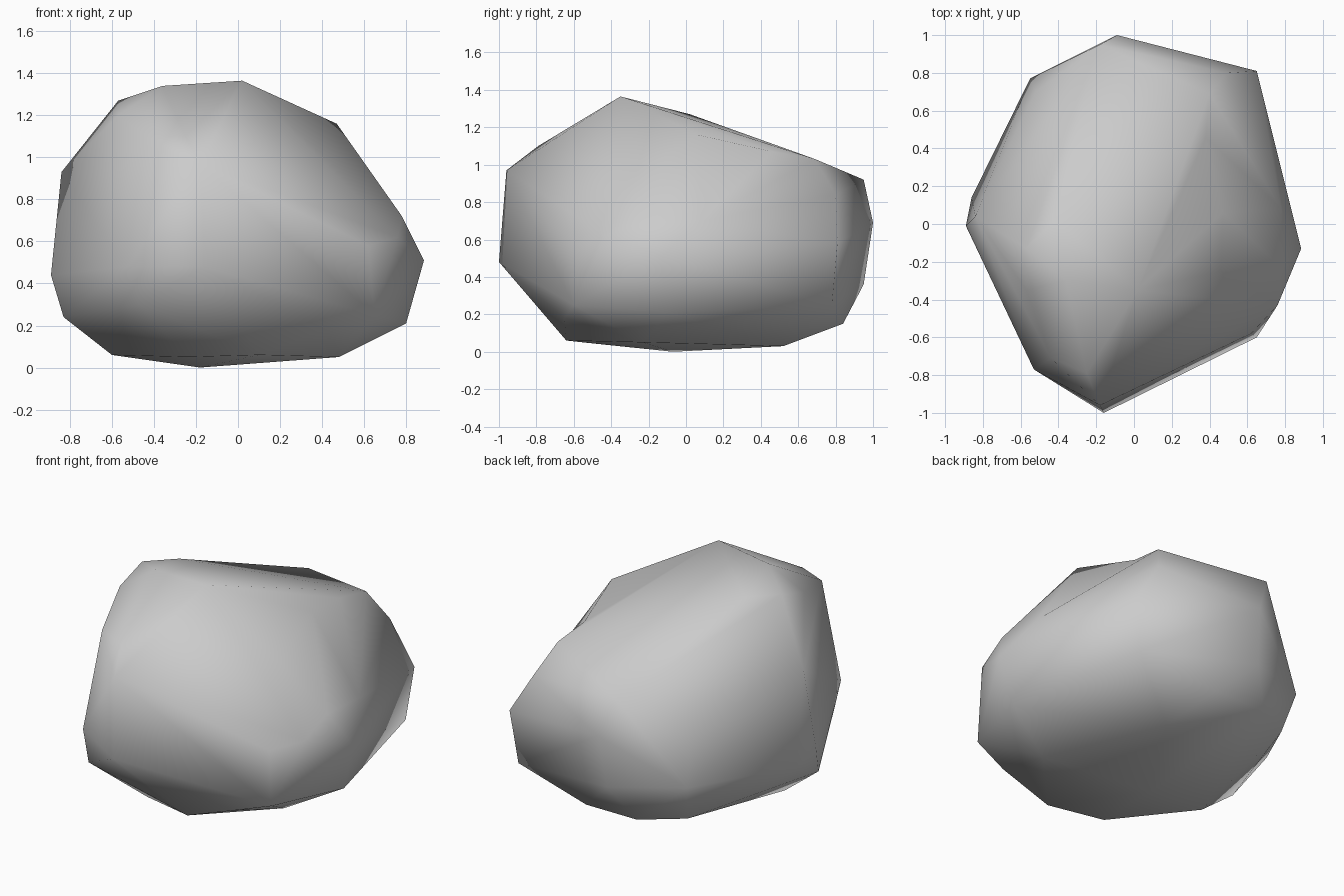
import bpy
import bmesh
from mathutils import Vector

# Remove the default cube only
default_cube = bpy.data.objects.get("Cube")
if default_cube:
    bpy.data.objects.remove(default_cube, do_unlink=True)


def flat_material(name, colour):
    """One plain colour, for the viewport and for renders."""
    material = bpy.data.materials.new(name)
    material.use_nodes = True
    material.diffuse_color = colour
    shader = material.node_tree.nodes["Principled BSDF"]
    shader.inputs["Base Color"].default_value = colour
    return material


def press_dent(bm, corner):
    """Split the edge nearest to the corner and pull it in to there."""
    target = Vector(corner)

    def distance(edge):
        start, end = edge.verts
        return (start.co.lerp(end.co, .5) - target).length

    nearest = min(bm.edges, key=distance)
    bmesh.ops.subdivide_edges(bm, edges=[nearest], cuts=1)
    bm.verts.ensure_lookup_table()
    bm.verts[-1].co = target
    bmesh.ops.triangulate(bm, faces=list(bm.faces))


def stone_object(name, corner_rings, dents, material):
    """Wrap corner rings in a convex skin, dent it and shade it smooth."""
    bm = bmesh.new()
    for ring in corner_rings.values():
        for corner in ring:
            bm.verts.new(corner)
    result = bmesh.ops.convex_hull(bm, input=list(bm.verts))
    # Corners that fell inside the skin are not needed
    unused = set(result["geom_interior"]) | set(result["geom_unused"])
    loose = [v for v in unused if isinstance(v, bmesh.types.BMVert)]
    bmesh.ops.delete(bm, geom=loose, context="VERTS")
    for corner in dents:
        press_dent(bm, corner)
    bmesh.ops.recalc_face_normals(bm, faces=list(bm.faces))
    for face in bm.faces:
        face.smooth = True
    mesh = bpy.data.meshes.new(name)
    bm.to_mesh(mesh)
    bm.free()
    mesh.materials.append(material)
    boulder = bpy.data.objects.new(name, mesh)
    bpy.context.collection.objects.link(boulder)
    return boulder


# Main corners of the boulder, ring by ring from the ground up
rings = {
    "base": [
        (-.18, -.07, 0), (.48, -.23, .05), (.2, .52, .03),
        (-.6, -.12, .06), (-.24, -.55, .05), (.1, -.64, .06),
    ],
    "lower": [
        (.8, -.1, .21), (.65, -.6, .25), (.42, -.65, .18),
        (.61, .78, .25), (.1, .84, .15), (-.25, .84, .15),
        (-.5, .7, .17), (-.83, -.12, .24), (-.47, -.8, .3),
        (-.12, .95, .36),
    ],
    "middle": [
        (-.16, -1, .48), (-.53, -.77, .48), (-.89, -.01, .44),
        (-.86, .14, .38), (-.55, .77, .4), (-.09, 1, .69),
        (.65, .81, .58), (.885, -.13, .51), (.76, -.43, .62),
        (.62, -.58, .58),
    ],
    "upper": [
        (-.18, -.96, .97), (-.44, -.71, 1.1), (-.84, .04, .93),
        (-.52, .7, .7), (-.18, .95, .92), (.49, .8, .84),
        (.78, .08, .7), (.78, -.23, .72),
    ],
    "crown": [
        (.02, -.35, 1.365), (-.36, -.3, 1.34), (-.57, -.13, 1.27),
        (-.42, .02, 1.27), (-.57, -.35, 1.2), (.47, .06, 1.16),
        (-.25, -.79, 1.1), (.4, .69, 1.03),
    ],
}

# Shallow hollows beside the crown
hollows = [(.38, .46, 1.07), (.46, -.25, .96)]

stone_grey = flat_material("stone_grey", (.6, .6, .6, 1))
stone_object("boulder", rings, hollows, stone_grey)
